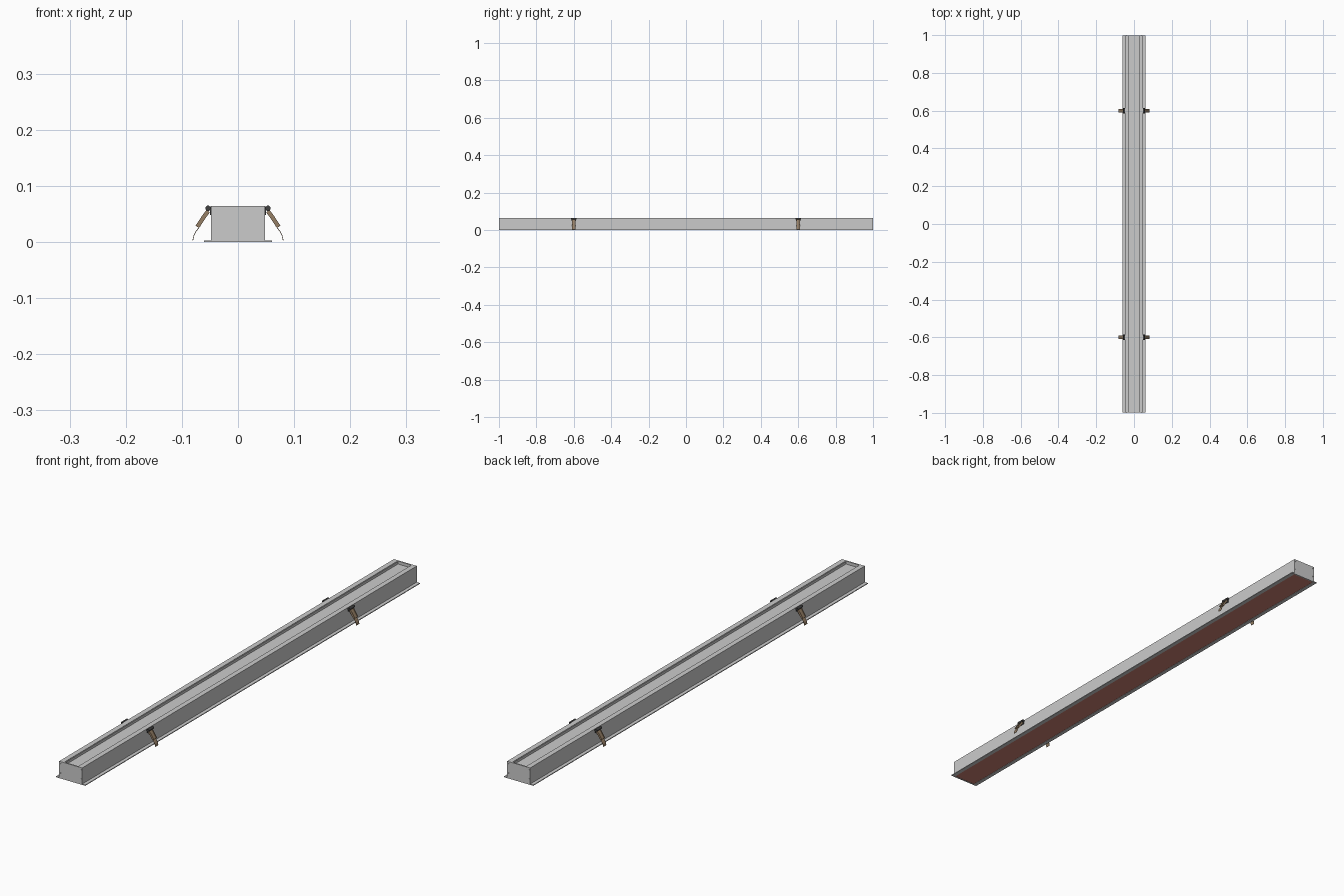
import bpy, bmesh, math
from mathutils import Vector

if "Cube" in bpy.data.objects:
    bpy.data.objects.remove(bpy.data.objects["Cube"])


def material(name, rgb):
    m = bpy.data.materials.new(name)
    m.diffuse_color = (*rgb, 1)
    m.use_nodes = True
    m.node_tree.nodes["Principled BSDF"].inputs["Base Color"].default_value = m.diffuse_color
    return m


RED = material("diffuser_red", (0.6, 0.22, 0.17))
BROWN = material("clip_bronze", (0.30, 0.21, 0.13))
DARK = material("pivot_dark", (0.05, 0.05, 0.05))


def finish(name, bm, mat=None):
    bmesh.ops.recalc_face_normals(bm, faces=bm.faces)
    mesh = bpy.data.meshes.new(name)
    bm.to_mesh(mesh)
    bm.free()
    ob = bpy.data.objects.new(name, mesh)
    bpy.context.collection.objects.link(ob)
    if mat:
        mesh.materials.append(mat)
    return ob


def extrude_profile(name, pts, y0, y1, mat=None):
    """Closed (x, z) outline extruded along y."""
    bm = bmesh.new()
    face = bm.faces.new([bm.verts.new((x, y0, z)) for x, z in pts])
    out = bmesh.ops.extrude_face_region(bm, geom=[face])
    bmesh.ops.translate(bm, vec=(0, y1 - y0, 0),
                        verts=[v for v in out["geom"] if isinstance(v, bmesh.types.BMVert)])
    return finish(name, bm, mat)


def box(name, lo, hi, mat=None):
    return extrude_profile(name, [(lo[0], lo[2]), (hi[0], lo[2]), (hi[0], hi[2]), (lo[0], hi[2])],
                           lo[1], hi[1], mat)


def rod(name, x, z, r, y0, y1, mat=None, sides=16):
    pts = [(x + r * math.cos(a * math.tau / sides), z + r * math.sin(a * math.tau / sides))
           for a in range(sides)]
    ob = extrude_profile(name, pts, y0, y1, mat)
    for p in ob.data.polygons:
        p.use_smooth = len(p.vertices) == 4
    return ob


def strip(path, t):
    """Thicken an open (x, z) path into a closed outline."""
    pts = [Vector(p) for p in path]
    left, right = [], []
    for i, p in enumerate(pts):
        d = (pts[min(i + 1, len(pts) - 1)] - pts[max(i - 1, 0)]).normalized()
        n = Vector((-d.y, d.x)) * t / 2
        left.append(p + n)
        right.append(p - n)
    return [tuple(p) for p in left + right[::-1]]


# Extruded housing: flanges, side walls and a top with a sunken channel
W, H, CAP = 0.048, 0.064, 0.006
outer = [(0.061, 0), (0.061, 0.003), (W, 0.003), (W, H), (0.029, H), (0.029, 0.053)]
inner = [(0.027, 0.051), (0.027, H - 0.002), (W - 0.002, H - 0.002), (W - 0.002, 0)]
outline = (outer + [(-x, z) for x, z in outer[::-1]]
           + [(-x, z) for x, z in inner[::-1]][::-1][::-1]
           + inner)
# walk: right outer, left outer, left inner (bottom to top), right inner (top to bottom)
extrude_profile("housing", outline, -1 + CAP, 1 - CAP)

# Light diffuser closing the underside
box("diffuser", (-W + 0.002, -1 + CAP, 0.001), (W - 0.002, 1 - CAP, 0.003), RED)

# End caps with flange lip and four screws each
for s, label in ((-1, "front"), (1, "back")):
    a, b = sorted((s * (1 - CAP), s * 0.999))
    f = 0.061
    extrude_profile(label + "_end_cap",
                    [(-f, 0), (f, 0), (f, 0.003), (W, 0.003), (W, H), (-W, H), (-W, 0.003), (-f, 0.003)],
                    a, b)
    y0, y1 = sorted((s * 0.998, s))
    for x in (-0.043, 0.043):
        for z in (0.021, 0.056):
            rod(label + "_screw", x, z, 0.0022, y0, y1, None, 12)

# Spring clips, mirrored to both sides
arm_path = [(0.053, 0.055), (0.060, 0.046), (0.0725, 0.027)]
spring_path = [(0.0665, 0.030), (0.0705, 0.0245), (0.075, 0.0185), (0.0785, 0.012), (0.0805, 0.003)]
for y in (-0.6, 0.6):
    for s in (-1, 1):
        def side(pts):
            return [(s * x, z) for x, z in pts]
        xa, xb = sorted((s * W, s * 0.050))
        box("clip_plate", (xa, y - 0.011, 0.048), (xb, y + 0.011, 0.063), DARK)
        rod("clip_pivot", s * 0.0535, 0.060, 0.0048, y - 0.015, y + 0.015, DARK)
        extrude_profile("clip_arm", side(strip(arm_path, 0.003)), y - 0.010, y + 0.010, BROWN)
        for e in (-1, 1):
            ya, yb = sorted((y + e * 0.008, y + e * 0.010))
            extrude_profile("clip_arm_rib", side(strip(arm_path, 0.0075)), ya, yb, BROWN)
        extrude_profile("clip_spring", side(strip(spring_path, 0.0012)), y - 0.009, y + 0.009, BROWN)
